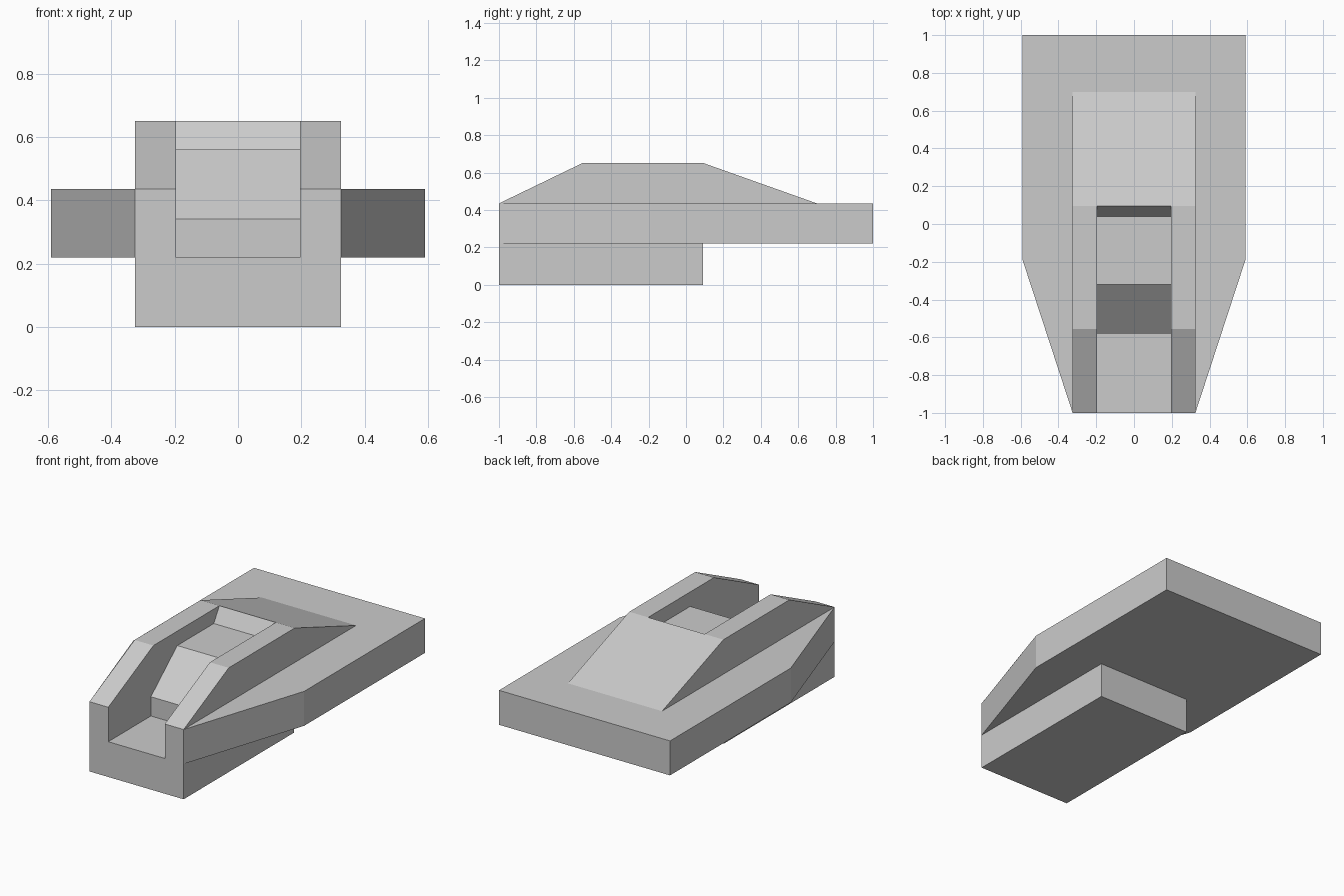
import bpy
import bmesh
from mathutils import Vector

cube = bpy.data.objects.get("Cube")
if cube:
    bpy.data.objects.remove(cube, do_unlink=True)

grey = bpy.data.materials.new("plain_grey")
grey.use_nodes = True
grey.diffuse_color = (0.6, 0.6, 0.6, 1)
grey.node_tree.nodes["Principled BSDF"].inputs["Base Color"].default_value = (0.6, 0.6, 0.6, 1)


def prism(name, points, offset):
    """Closed solid from a flat outline of 3D points, extruded by offset."""
    bm = bmesh.new()
    face = bm.faces.new([bm.verts.new(p) for p in points])
    ext = bmesh.ops.extrude_face_region(bm, geom=[face], use_keep_orig=True)
    moved = [v for v in ext["geom"] if isinstance(v, bmesh.types.BMVert)]
    bmesh.ops.translate(bm, verts=moved, vec=Vector(offset))
    bmesh.ops.recalc_face_normals(bm, faces=bm.faces)
    mesh = bpy.data.meshes.new(name)
    bm.to_mesh(mesh)
    bm.free()
    mesh.materials.append(grey)
    obj = bpy.data.objects.new(name, mesh)
    bpy.context.collection.objects.link(obj)
    return obj


def side_profile(name, profile, half_width):
    return prism(name, [(-half_width, y, z) for y, z in profile], (2 * half_width, 0, 0))


def combine(target, tool, operation):
    """Apply a boolean and discard the helper."""
    tool.hide_render = True
    mod = target.modifiers.new(operation.lower(), "BOOLEAN")
    mod.operation, mod.solver, mod.object = operation, "EXACT", tool
    bpy.context.view_layer.objects.active = target
    bpy.ops.object.modifier_apply(modifier=mod.name)
    bpy.data.objects.remove(tool, do_unlink=True)


# Hull: lower block with the raised, sloped cabin above
body = side_profile("body", [(-1, 0), (0.09, 0), (0.09, 0.3), (0.7, 0.435),
                             (0.095, 0.65), (-0.555, 0.65), (-1, 0.435)], 0.325)

# Wide deck plate, tapering to the hull's width at the front
half = [(0.325, -1), (0.59, -0.19), (0.59, 1)]
outline = half + [(-x, y) for x, y in reversed(half)]
deck = prism("deck", [(x, y, 0.22) for x, y in outline], (0, 0, 0.215))
combine(body, deck, "UNION")

# Open channel with foot well, sloped step, seat and leaning back
channel = side_profile("channel_cutter", [
    (-1.1, 0.22), (-0.58, 0.22), (-0.58, 0.34), (-0.32, 0.56), (0.04, 0.56),
    (0.095, 0.65), (0.095, 0.8), (-1.1, 0.8)], 0.195)
combine(body, channel, "DIFFERENCE")
